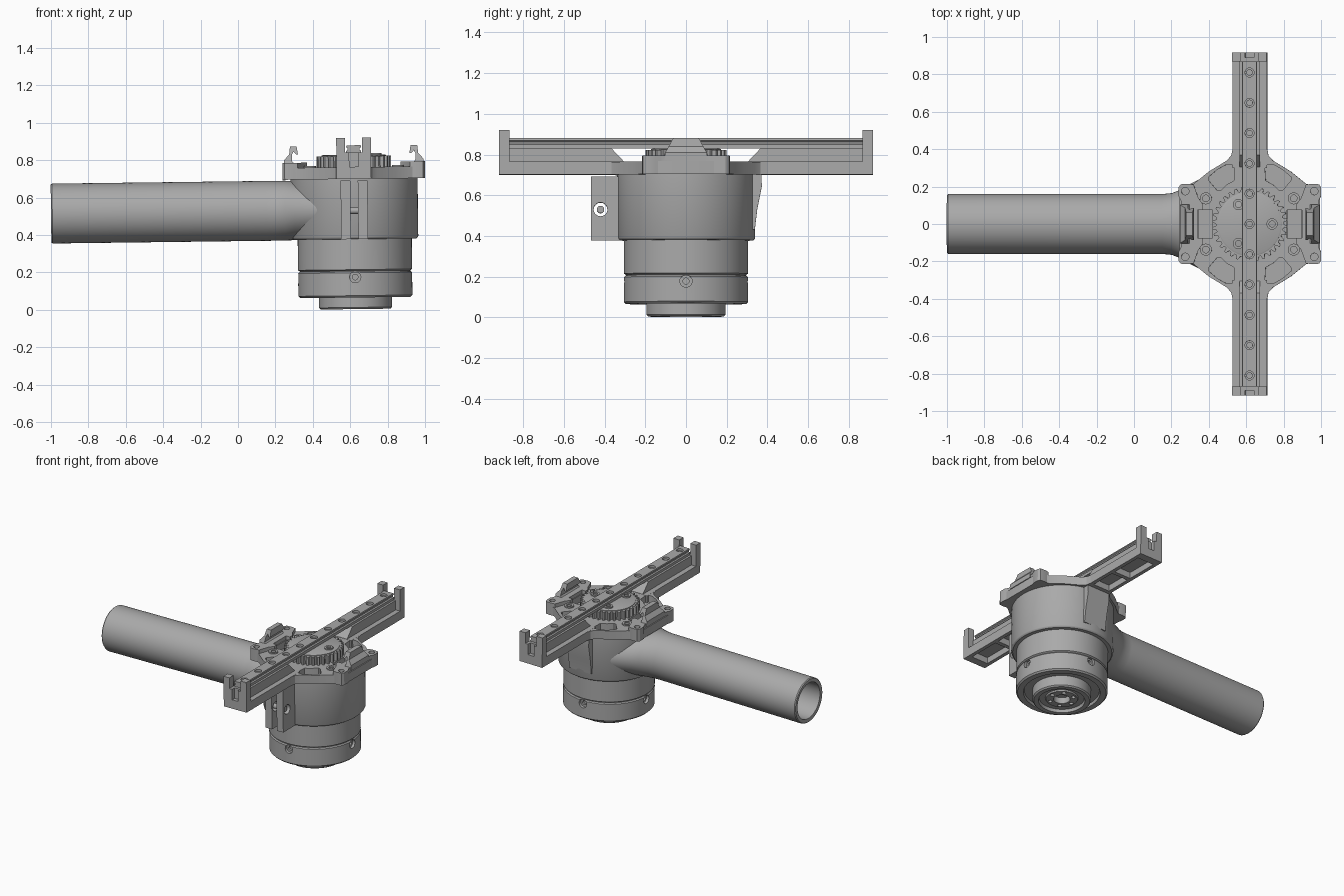
import bpy, bmesh
from math import sin, cos, pi
from mathutils import Matrix, Vector

if "Cube" in bpy.data.objects:
    bpy.data.objects.remove(bpy.data.objects["Cube"])

CX = 0.62  # body axis
PIVOT = Vector((CX, 0, 0.7))
TILT = Matrix.Translation(PIVOT) @ Matrix.Rotation(-0.0125, 4, 'Y') @ Matrix.Translation(-PIVOT)

grey = bpy.data.materials.new("plain_grey")
grey.use_nodes = True
COLOUR = (0.4, 0.4, 0.4, 1)
grey.diffuse_color = COLOUR
grey.node_tree.nodes["Principled BSDF"].inputs["Base Color"].default_value = COLOUR
parts = []


def finish(name, bm, part=True):
    bmesh.ops.recalc_face_normals(bm, faces=bm.faces)
    mesh = bpy.data.meshes.new(name)
    bm.to_mesh(mesh)
    bm.free()
    mesh.materials.append(grey)
    obj = bpy.data.objects.new(name, mesh)
    bpy.context.collection.objects.link(obj)
    if part:
        parts.append(obj)
    else:
        obj.hide_render = True
    return obj


def loft(name, rings, loop=False, part=True):
    """Skin a row of equal rings; cap both ends unless it loops."""
    bm = bmesh.new()
    rows = [[bm.verts.new(p) for p in ring] for ring in rings]
    n = len(rows[0])
    pairs = list(zip(rows, rows[1:])) + ([(rows[-1], rows[0])] if loop else [])
    for a, b in pairs:
        for i in range(n):
            j = (i + 1) % n
            bm.faces.new((a[i], a[j], b[j], b[i]))
    if not loop:
        bm.faces.new(rows[0])
        bm.faces.new(rows[-1])
    return finish(name, bm, part)


def place(axis, u, v, w):
    """Section point (u, v) at depth w; x is measured from the body axis."""
    p = {'x': (w, u, v), 'y': (u, w, v), 'z': (u, v, w)}[axis]
    return (p[0] + CX, p[1], p[2])


def prism(name, axis, pts, lo, hi, part=True):
    return loft(name, [[place(axis, u, v, w) for u, v in pts] for w in (lo, hi)], part=part)


def box(name, x, y, z, part=True):
    return prism(name, 'z', [(x[0], y[0]), (x[1], y[0]), (x[1], y[1]), (x[0], y[1])], z[0], z[1], part)


def circle(u, v, r, n=24):
    return [(u + r * cos(2 * pi * i / n), v + r * sin(2 * pi * i / n)) for i in range(n)]


def lathe(name, profile, x=0, y=0, n=72, loop=False):
    return loft(name, [[place('z', u, v, z) for u, v in circle(x, y, r, n)] for r, z in profile], loop)


def cut(target, *cutters):
    for c in cutters:
        mod = target.modifiers.new("cut", 'BOOLEAN')
        mod.operation, mod.solver, mod.object = 'DIFFERENCE', 'EXACT', c
    bpy.context.view_layer.update()
    dg = bpy.context.evaluated_depsgraph_get()
    mesh = bpy.data.meshes.new_from_object(target.evaluated_get(dg))
    target.modifiers.clear()
    target.data = mesh
    for c in cutters:
        bpy.data.objects.remove(c)


def hole(axis, u, v, r, lo, hi):
    return prism("hole_cutter", axis, circle(u, v, r), lo, hi, False)


def screw(name, x, y, z, r=0.032):
    lathe(name, [(r, z - 0.03), (r, z), (r * 0.55, z), (r * 0.55, z - 0.012)], x, y, 20)


SIDES = (-1, 1)
CORNERS = [(sx, sy) for sx in SIDES for sy in SIDES]

# Handle tube: hollow, flaring into the body
tube = [(0.25, .13, .13), (-1, .13, .13), (-1.002, .138, .138), (-1.002, .155, .155), (-.995, .16, .16),
        (.15, .16, .16), (.2, .165, .16), (.25, .185, .16), (.3, .215, .158), (.42, .275, .155)]
loft("handle_tube", [[(x, ry * cos(2 * pi * i / 64), .535 + rz * sin(2 * pi * i / 64)) for i in range(64)]
                     for x, ry, rz in tube])

# Main housing, motor can and lower ring
lathe("housing", [(.33, .378), (.337, .384), (.34, .39), (.34, .705)], n=96)
lathe("motor_can", [(.295, .2), (.295, .208), (.305, .215), (.305, .39)], n=96)
ring = lathe("lower_ring", [(.18, .085), (.25, .085), (.255, .066), (.295, .066), (.305, .076),
                            (.305, .198), (.298, .205)], n=96)
cut(ring, *[hole(a, 0, .175, .03, s * .25, s * .35) for a in 'xy' for s in SIDES])
for a in 'xy':
    for s in SIDES:
        loft("ring_set_screw", [[place(a, u, v, s * w) for u, v in circle(0, .175, r, 20)]
                                for r, w in ((.03, .25), (.03, .285), (.015, .285), (.015, .27))])

# Output flange underneath, with its bolt circle
flange = lathe("output_flange", [(.055, .06), (.055, .016), (.105, .016), (.11, .026), (.15, .026),
                                 (.155, .004), (.186, .004), (.195, .013), (.195, .09)])
cut(flange, *[hole('z', .082 * cos(i * pi / 3), .082 * sin(i * pi / 3), .014, 0, .04) for i in range(6)])

# Clamp ears on the front and the boss on the back
for s in SIDES:
    ear = box("clamp_ear", sorted((s * .02, s * .072)), (-.468, -.3), (.378, .692))
    cut(ear, hole('x', -.42, .53, .034, -.1, .1))
prism("clamp_bolt", 'x', circle(-.42, .53, .018), -.06, .06)
prism("back_boss", 'x', [(.28, .7), (.37, .7), (.373, .645), (.35, .53), (.338, .43), (.28, .43)], -.09, .09)

# Top plate with pockets
quarter = [(.375, .16), (.365, .2), (.3, .215), (.22, .28), (.125, .338), (.1, .365), (.0925, .4)]
outline = (quarter + [(-x, y) for x, y in reversed(quarter)]
           + [(-x, -y) for x, y in quarter] + [(x, -y) for x, y in reversed(quarter)])
plate = prism("top_plate", 'z', outline, .7, .763)
pocket = [(.08, .315), (.125, .318), (.175, .29), (.222, .25), (.222, .235),
          (.175, .18), (.158, .178), (.125, .21), (.085, .232)]
cut(plate, *[prism("pocket_cutter", 'z', [(sx * x, sy * y) for x, y in pocket], .712, .8, False)
             for sx, sy in CORNERS],
    *[box("side_pocket_cutter", sorted((s * .2, s * .275)), (-.075, .075), (.712, .8), False) for s in SIDES])
for sx, sy in CORNERS:
    screw("plate_screw", sx * .235, sy * .137, .772)

# Side blocks with lugs and hooks
for s in SIDES:
    half = [(.25, .105), (.275, .14), (.3, .21), (.335, .215), (.37, .212), (.381, .195),
            (.381, .15), (.368, .125)]
    pts = [(s * x, y) for x, y in half] + [(s * x, -y) for x, y in reversed(half)]
    block = prism("side_block", 'z', pts, .7, .79)
    cut(block, box("notch_cutter", sorted((s * .2, s * .28)), (-.075, .075), (.712, .85), False),
        *[hole('z', s * .345, t * .176, .02, .68, .85) for t in SIDES],
        *[hole('x', t * .08, .737, .024, s * .345, s * .4) for t in SIDES])
    profile = [(.372, .77), (.372, .805), (.345, .835), (.34, .878), (.305, .878), (.298, .835),
               (.308, .835), (.322, .85), (.33, .835), (.33, .8), (.305, .77)]
    hook = prism("side_hook", 'y', [(s * x, z) for x, z in profile], -.105, .105)
    for v in hook.data.vertices:
        if v.co.z > .8:
            v.co.y *= 1 - (v.co.z - .8) * 5.2

# Gear
teeth = 34
gear_pts = []
for i in range(teeth):
    for f, r in ((0, .18), (.3, .18), (.45, .2), (.75, .2)):
        t = 2 * pi * (i + f) / teeth
        gear_pts.append((r * cos(t), r * sin(t)))
gear = prism("gear", 'z', gear_pts, .74, .822)
lathe("gear_hub", [(.172, .8), (.172, .826), (.165, .829)])
for i in range(3):
    screw("gear_screw", .12 * cos(i * 2 * pi / 3), .12 * sin(i * 2 * pi / 3), .838, .03)

# Cross arms, webs and end caps
for s in SIDES:
    arm = box("cross_arm", (-.0925, .0925), sorted((s * .3, s * .9)), (.7, .764))
    cut(arm, box("arm_pocket_cutter", (-.066, .066), sorted((s * .62, s * .86)), (.68, .745), False),
        box("arm_pocket_cutter", (-.066, .066), sorted((s * .38, s * .59)), (.68, .745), False))
    prism("rail_web", 'x', [(s * y, z) for y, z in ((.3, .76), (.368, .832), (.88, .832), (.88, .76))], -.055, .055)
    cap = prism("end_cap", 'y', [(-.0925, .7), (.0925, .7), (.0925, .92), (.045, .92), (.045, .842),
                                 (-.045, .842), (-.045, .92), (-.0925, .92)], s * .868, s * .918)
    cut(cap, box("slot_cutter", (-.024, .024), sorted((s * .89, s * .94)), (.765, .86), False))

# Slide rail with side grooves and counterbored holes
section = [(.04, .83), (.04, .85), (.032, .856), (.032, .864), (.04, .87), (.038, .88)]
rail = prism("slide_rail", 'y', section + [(-x, z) for x, z in reversed(section)], -.87, .87)
cut(rail, *[hole('z', 0, i * .162, .024, .858, .9) for i in range(-5, 6)])
for i in range(-5, 6):
    lathe("rail_screw", [(.017, .85), (.017, .868)], 0, i * .162, 16)

# Tilt slightly about the body axis and shade
for obj in parts:
    obj.matrix_world = TILT
    obj.select_set(True)
bpy.context.view_layer.objects.active = parts[0]
bpy.ops.object.shade_smooth_by_angle(angle=0.52)
